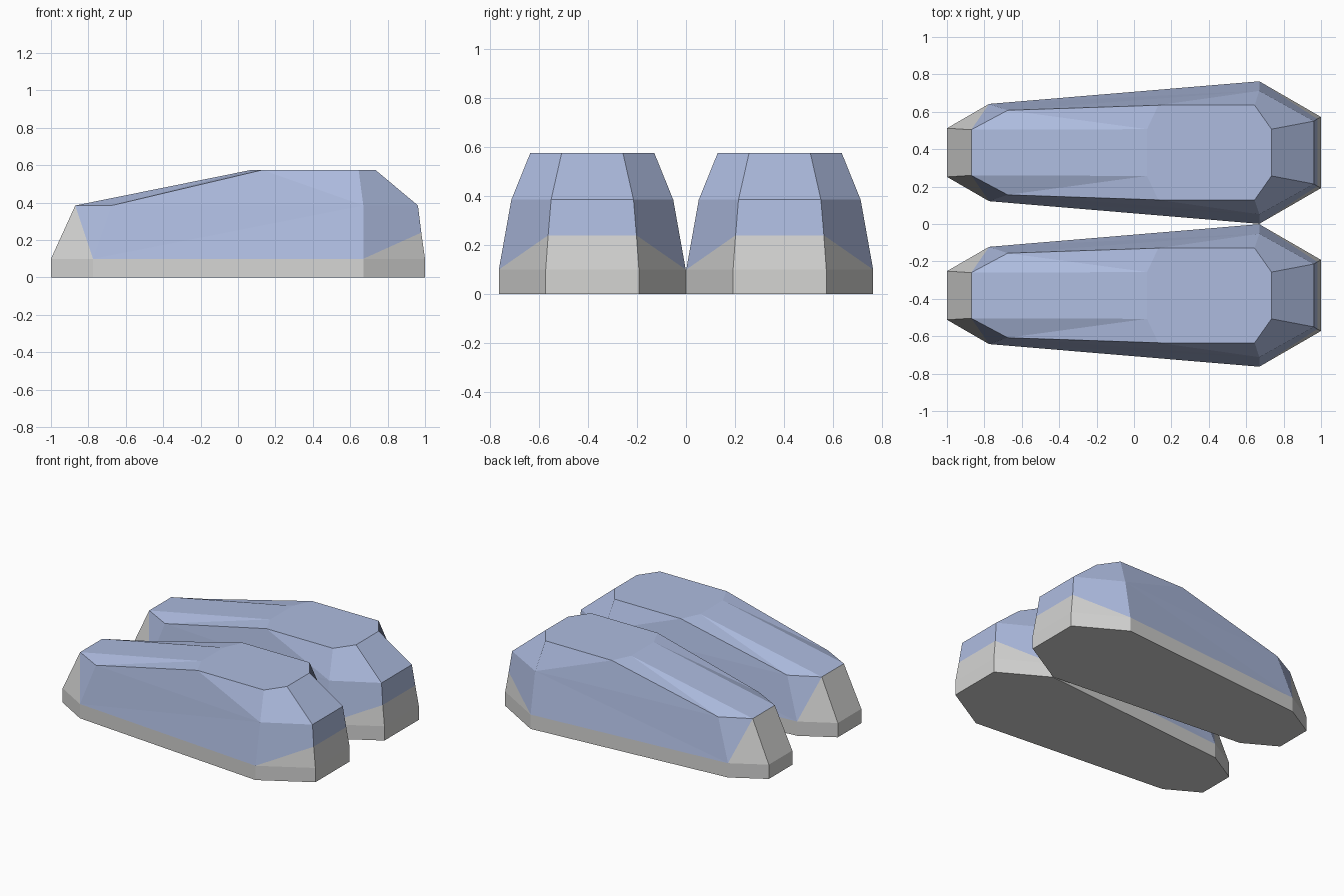
import bpy
import bmesh

cube = bpy.data.objects.get("Cube")
if cube:
    bpy.data.objects.remove(cube, do_unlink=True)


def make_material(name, rgb):
    mat = bpy.data.materials.new(name)
    mat.use_nodes = True
    color = (*rgb, 1.0)
    mat.diffuse_color = color
    mat.node_tree.nodes["Principled BSDF"].inputs["Base Color"].default_value = color
    return mat


grey = make_material("sole grey", (0.66, 0.66, 0.65))
blue = make_material("upper blue", (0.42, 0.50, 0.74))

RIM, MID, TOP = 0.10, 0.385, 0.575

# Corner points of one half shoe: x, half width, height
POINTS = {
    "toe_low": (-1, 0.13, 0), "toe_rim": (-1, 0.13, RIM),
    "toe_top": (-0.87, 0.122, MID),
    "ball_low": (-0.775, 0.26, 0), "ball_rim": (-0.775, 0.26, RIM),
    "ball_top": (-0.675, 0.226, MID),
    "ridge": (0.07, 0.125, TOP), "crown_front": (0.13, 0.253, TOP),
    "crown_side": (0.645, 0.253, TOP), "crown_back": (0.735, 0.125, TOP),
    "side_low": (0.67, 0.381, 0), "side_rim": (0.67, 0.381, RIM),
    "side_mid": (0.67, 0.33, MID),
    "heel_low": (1, 0.19, 0), "heel_rim": (1, 0.19, RIM),
    "heel_mid": (0.98, 0.18, 0.24), "heel_top": (0.962, 0.168, MID),
}

# Centre strip running over the shoe from toe to heel, spanning both halves
SOLE_STRIPS = ["toe_low toe_rim toe_top", "heel_mid heel_rim heel_low"]
UPPER_STRIPS = ["toe_top ridge crown_back heel_top heel_mid"]

# Flank faces, repeated on both halves
SOLE_FLANKS = [
    "toe_low ball_low ball_rim toe_rim",
    "ball_low side_low side_rim ball_rim",
    "side_low heel_low heel_rim side_rim",
    "toe_rim ball_rim toe_top",
    "side_rim heel_rim heel_mid",
]
UPPER_FLANKS = [
    "toe_top ball_rim ball_top",
    "ball_rim side_rim side_mid",
    "ball_rim side_mid ball_top",
    "ball_top side_mid crown_front",
    "crown_front side_mid crown_side",
    "side_rim heel_mid heel_top side_mid",
    "side_mid heel_top crown_back crown_side",
    "toe_top ball_top ridge",
    "ball_top crown_front ridge",
    "ridge crown_front crown_side crown_back",
]


def build_shoe(name, center_y):
    bm = bmesh.new()
    verts = {(key, s): bm.verts.new((x, s * w, z))
             for key, (x, w, z) in POINTS.items() for s in (-1, 1)}

    def add(corners, slot):
        bm.faces.new([verts[c] for c in corners]).material_index = slot

    for slot, strips, flanks in ((0, SOLE_STRIPS, SOLE_FLANKS),
                                 (1, UPPER_STRIPS, UPPER_FLANKS)):
        for strip in strips:
            keys = strip.split()
            for a, b in zip(keys, keys[1:]):
                add([(a, -1), (a, 1), (b, 1), (b, -1)], slot)
        for flank in flanks:
            for s in (-1, 1):
                add([(key, s) for key in flank.split()], slot)

    # Flat underside
    outline = ["toe_low", "ball_low", "side_low", "heel_low"]
    add([(k, 1) for k in outline] + [(k, -1) for k in reversed(outline)], 0)

    bmesh.ops.recalc_face_normals(bm, faces=bm.faces[:])
    mesh = bpy.data.meshes.new(name)
    bm.to_mesh(mesh)
    bm.free()
    mesh.materials.append(grey)
    mesh.materials.append(blue)
    shoe = bpy.data.objects.new(name, mesh)
    shoe.location.y = center_y
    bpy.context.collection.objects.link(shoe)


# The pair stands side by side
build_shoe("front_shoe", -0.382)
build_shoe("back_shoe", 0.382)
